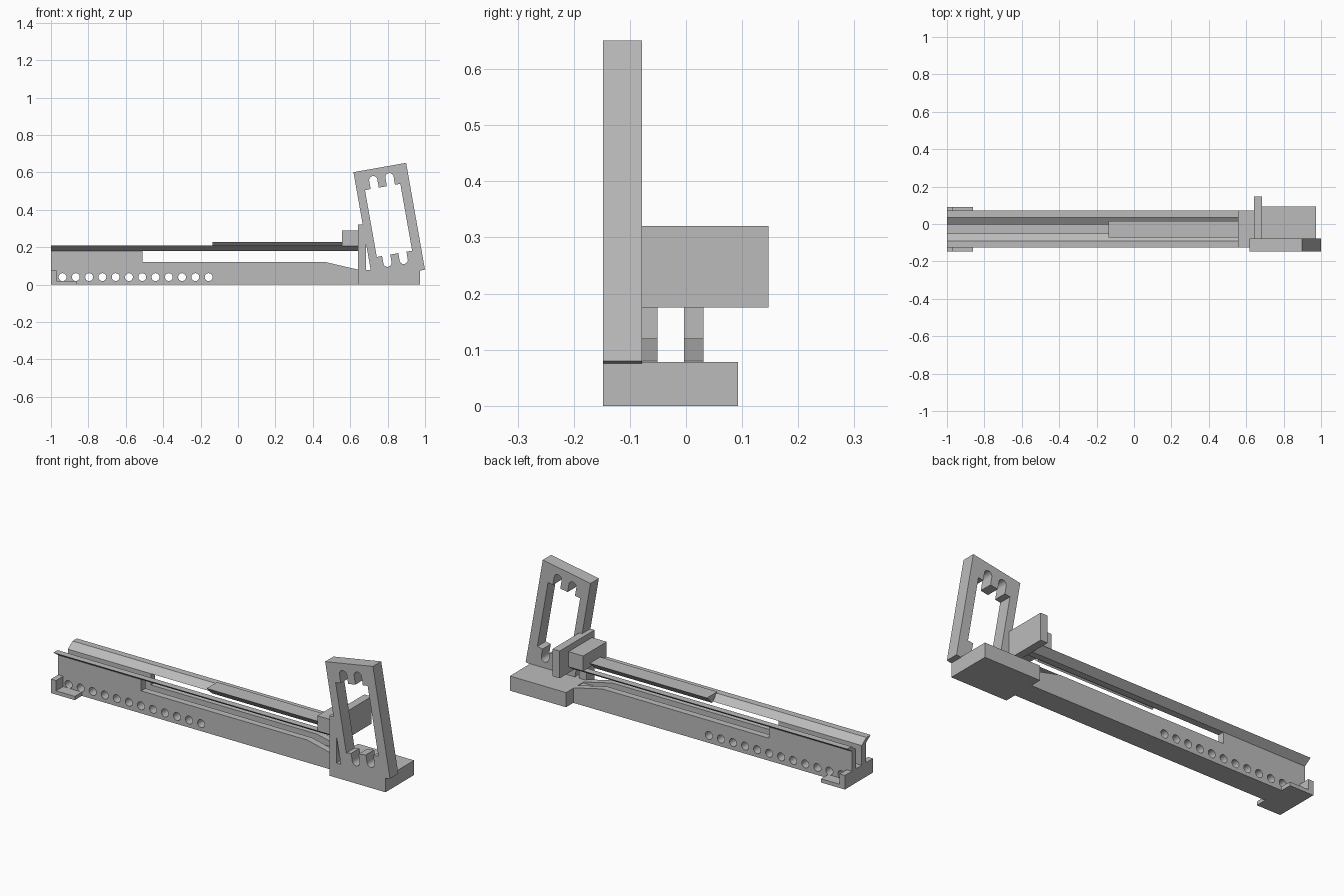
import bpy, bmesh, math

if "Cube" in bpy.data.objects:
    bpy.data.objects.remove(bpy.data.objects["Cube"], do_unlink=True)

grey = bpy.data.materials.new("plain_grey")
grey.use_nodes = True
colour = (0.5, 0.5, 0.5, 1)
grey.diffuse_color = colour
grey.node_tree.nodes["Principled BSDF"].inputs["Base Color"].default_value = colour

MID = -0.0275      # centre line of the track
WALL = 0.0355      # wall thickness
SLOT = 0.0235      # half width of the slot
FLOOR = 0.075      # height of the slot floor
END = 0.642        # where track meets the base


def slab(name, outline, low, high, axis="y", holes=()):
    """Extrude a flat outline with holes between two positions along an axis."""
    curve = bpy.data.curves.new(name, "CURVE")
    curve.dimensions = "2D"
    curve.fill_mode = "BOTH"
    curve.extrude = (high - low) / 2
    for loop in (outline, *holes):
        spline = curve.splines.new("POLY")
        spline.points.add(len(loop) - 1)
        for point, (a, b) in zip(spline.points, loop):
            point.co = (a, b, 0, 1)
        spline.use_cyclic_u = True
    temp = bpy.data.objects.new(name + "_helper", curve)
    bpy.context.collection.objects.link(temp)
    graph = bpy.context.evaluated_depsgraph_get()
    mesh = bpy.data.meshes.new_from_object(temp.evaluated_get(graph))
    bpy.data.objects.remove(temp, do_unlink=True)
    bm = bmesh.new()
    bm.from_mesh(mesh)
    bmesh.ops.remove_doubles(bm, verts=bm.verts, dist=0.00005)
    bmesh.ops.recalc_face_normals(bm, faces=bm.faces)
    for face in bm.faces:
        face.smooth = False
    bm.to_mesh(mesh)
    bm.free()
    mesh.materials.clear()
    mesh.materials.append(grey)
    obj = bpy.data.objects.new(name, mesh)
    bpy.context.collection.objects.link(obj)
    middle = (low + high) / 2
    if axis == "y":
        obj.rotation_euler = (math.pi / 2, 0, 0)
        obj.location.y = middle
    else:
        obj.rotation_euler = (math.pi / 2, 0, math.pi / 2)
        obj.location.x = middle
    return obj


def box(name, x, y, z):
    outline = [(x[0], z[0]), (x[1], z[0]), (x[1], z[1]), (x[0], z[1])]
    return slab(name, outline, y[0], y[1])


def arc(cx, cy, r, start, end, steps):
    angles = [math.radians(start + (end - start) * i / steps) for i in range(steps + 1)]
    return [(cx + r * math.cos(a), cy + r * math.sin(a)) for a in angles]


# Track body: two walls and the floor between them, pierced by a row of holes
holes = [arc(-0.938 + 0.071 * i, 0.04, 0.021, 0, 345, 23) for i in range(12)]
wall = [(-1, 0), (END, 0), (END, 0.08), (0.47, 0.12), (-0.51, 0.12), (-0.51, 0.18), (-1, 0.18)]
floor = [(-1, 0), (END, 0), (END, FLOOR), (-1, FLOOR)]
slab("front_wall", wall, MID - SLOT - WALL, MID - SLOT, holes=holes)
slab("back_wall", wall, MID + SLOT, MID + SLOT + WALL, holes=holes)
slab("slot_floor", floor, MID - SLOT, MID + SLOT, holes=holes)

# Slanted rails forming the trough, and foot tabs on both sides
for side, name in ((-1, "front"), (1, "back")):
    def out(d):
        return MID + side * d
    rail = [(out(SLOT), 0.18), (out(SLOT + WALL), 0.18), (out(0.099), 0.208), (out(0.0635), 0.208)]
    slab(name + "_rail", rail, -1, END, "x")
    span = sorted((out(SLOT + WALL), out(0.1185)))
    box(name + "_foot_plate", (-1, -0.86), span, (0, 0.02))
    box(name + "_foot_lip", (-1, -0.97), span, (0, FLOOR))

# Sliding wedge and its end block
wedge = [(MID, 0.185), (MID + 0.044, 0.228), (MID - 0.044, 0.228)]
slab("sliding_wedge", wedge, -0.135, 0.556, "x")
box("end_block", (0.556, END), (MID - 0.099, MID + 0.099), (0.207, 0.288))

# Base, cross plate and front post
box("base", (END, 0.973), (-0.148, 0.093), (0, 0.078))
box("cross_plate", (END, 0.684), (-0.078, 0.147), (0.175, 0.32))
box("front_post", (END, 0.684), (-0.148, -0.078), (0.078, 0.32))

# Leaning frame with a notched window
tilt = math.radians(10)
WIDTH, HEIGHT = 0.286, 0.58


def lean(points):
    c, s = math.cos(tilt), math.sin(tilt)
    return [(0.718 + u * c - v * s, 0.03 + u * s + v * c) for u, v in points]


window = [(0.044, 0.112)]
for centre in (0.095, 0.183):
    window += [(centre - 0.022, 0.112)] + arc(centre, 0.071, 0.022, 180, 360, 10) + [(centre + 0.022, 0.112)]
window += [(0.236, 0.112), (0.236, 0.475)]
for centre in (0.185, 0.097):
    window += [(centre + 0.022, 0.475)] + arc(centre, 0.52, 0.022, 0, 180, 10) + [(centre - 0.022, 0.475)]
window += [(0.044, 0.475)]
frame = [(0, 0), (WIDTH, 0), (WIDTH, HEIGHT), (0, HEIGHT)]
slab("leaning_frame", lean(frame), -0.148, -0.078, holes=[lean(window)])
